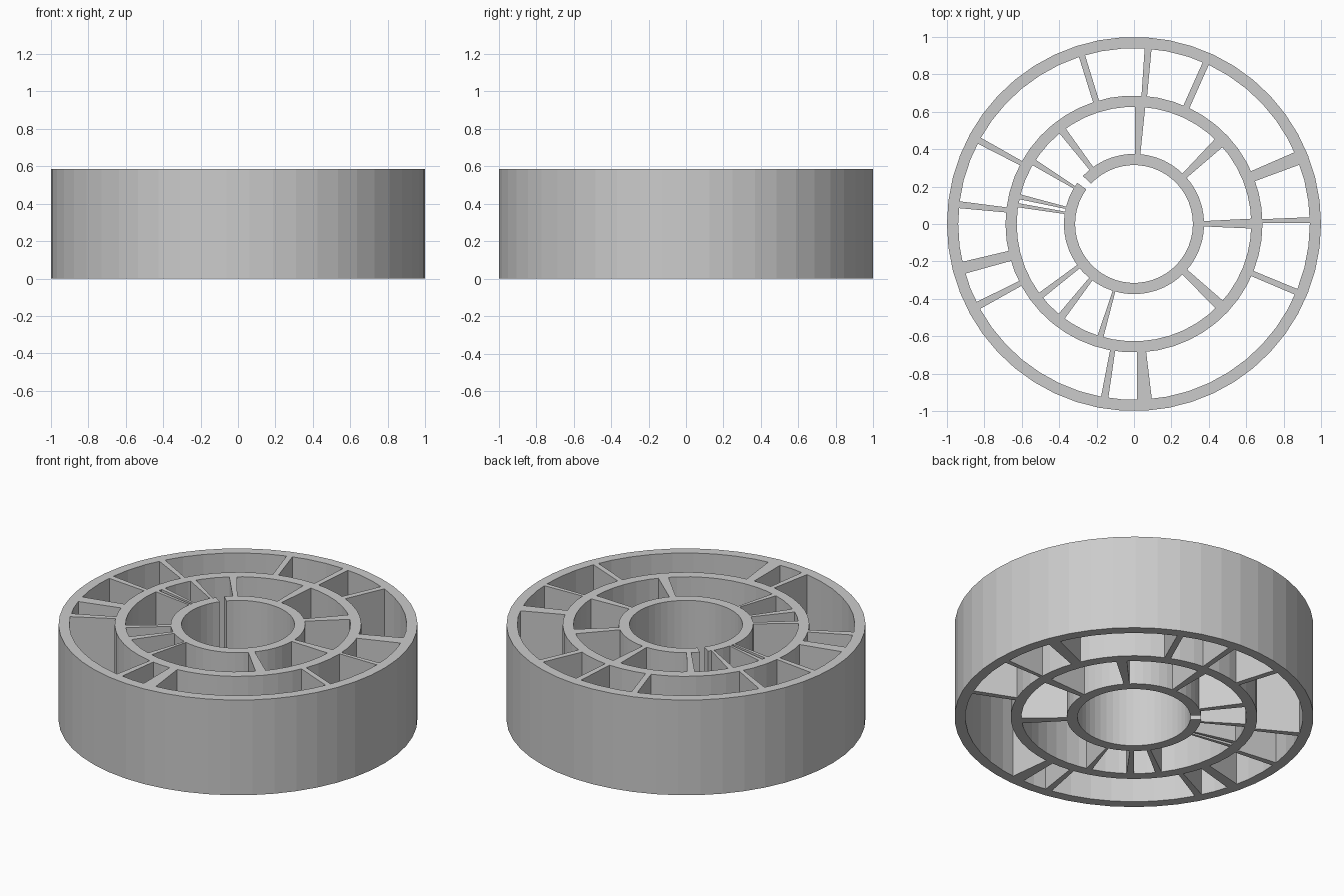
import bpy
from math import cos, sin, radians, tau

if "Cube" in bpy.data.objects:
    bpy.data.objects.remove(bpy.data.objects["Cube"])

HEIGHT = 0.585
SEGMENTS = 50


def make_object(name, verts, faces):
    mesh = bpy.data.meshes.new(name)
    mesh.from_pydata(verts, [], faces)
    obj = bpy.data.objects.new(name, mesh)
    bpy.context.collection.objects.link(obj)
    return obj


def ring(name, inner, outer, gap=None):
    """Faceted wall ring; gap is the index of one left-out segment."""
    verts, faces = [], []
    for i in range(SEGMENTS):
        c, s = cos(tau * i / SEGMENTS), sin(tau * i / SEGMENTS)
        for r, z in ((inner, 0), (outer, 0), (outer, HEIGHT), (inner, HEIGHT)):
            verts.append((r * c, r * s, z))
    for i in range(SEGMENTS):
        if i == gap:
            continue
        a, b = 4 * i, 4 * ((i + 1) % SEGMENTS)
        for k in range(4):
            n = (k + 1) % 4
            faces.append((a + k, a + n, b + n, b + k)[::-1])
    if gap is not None:
        a, b = 4 * gap, 4 * (gap + 1)
        faces.append((a + 3, a + 2, a + 1, a)[::-1])
        faces.append((b, b + 1, b + 2, b + 3)[::-1])
    return make_object(name, verts, faces)


def spoke(name, angle, r0, r1, w0, w1):
    """Tapered radial wall from radius r0 (width w0) to r1 (width w1)."""
    c, s = cos(radians(angle)), sin(radians(angle))
    outline = [(r0, -w0 / 2), (r1, -w1 / 2), (r1, w1 / 2), (r0, w0 / 2)]
    verts = [(u * c - v * s, u * s + v * c, z)
             for z in (0, HEIGHT) for u, v in outline]
    faces = [(3, 2, 1, 0), (4, 5, 6, 7)]
    faces += [(k, (k + 1) % 4, (k + 1) % 4 + 4, k + 4) for k in range(4)]
    return make_object(name, verts, faces)


# Three concentric walls, the inner one with a doorway
ring("outer_ring", 0.94, 1.0)
ring("middle_ring", 0.627, 0.687)
ring("inner_ring", 0.315, 0.375, gap=19)

# Partition walls between middle and outer rings: angle, inner width, outer width
OUTER = [
    (107.2, .033, .034), (85.4, .03, .037), (65.9, .035, .035),
    (21.9, .057, .072), (1.3, .02, .03), (-22.7, .03, .033),
    (-86.6, .048, .08), (260.4, .027, .04), (207.6, .028, .042),
    (194.4, .055, .065), (173.7, .027, .037), (151.7, .025, .036),
]
# Partition walls between inner and middle rings
INNER = [
    (0.2, .028, .053), (43.7, .032, .06), (87, .028, .055),
    (127.5, .025, .043), (148.4, .015, .034), (166.6, .012, .027),
    (170.8, .013, .022), (217.5, .022, .035), (231.9, .022, .042),
    (253.4, .014, .033), (-43.4, .036, .058),
]
for i, (a, w0, w1) in enumerate(OUTER):
    spoke(f"outer_partition_{i + 1}", a, 0.68, 0.945, w0, w1)
for i, (a, w0, w1) in enumerate(INNER):
    spoke(f"inner_partition_{i + 1}", a, 0.368, 0.632, w0, w1)
